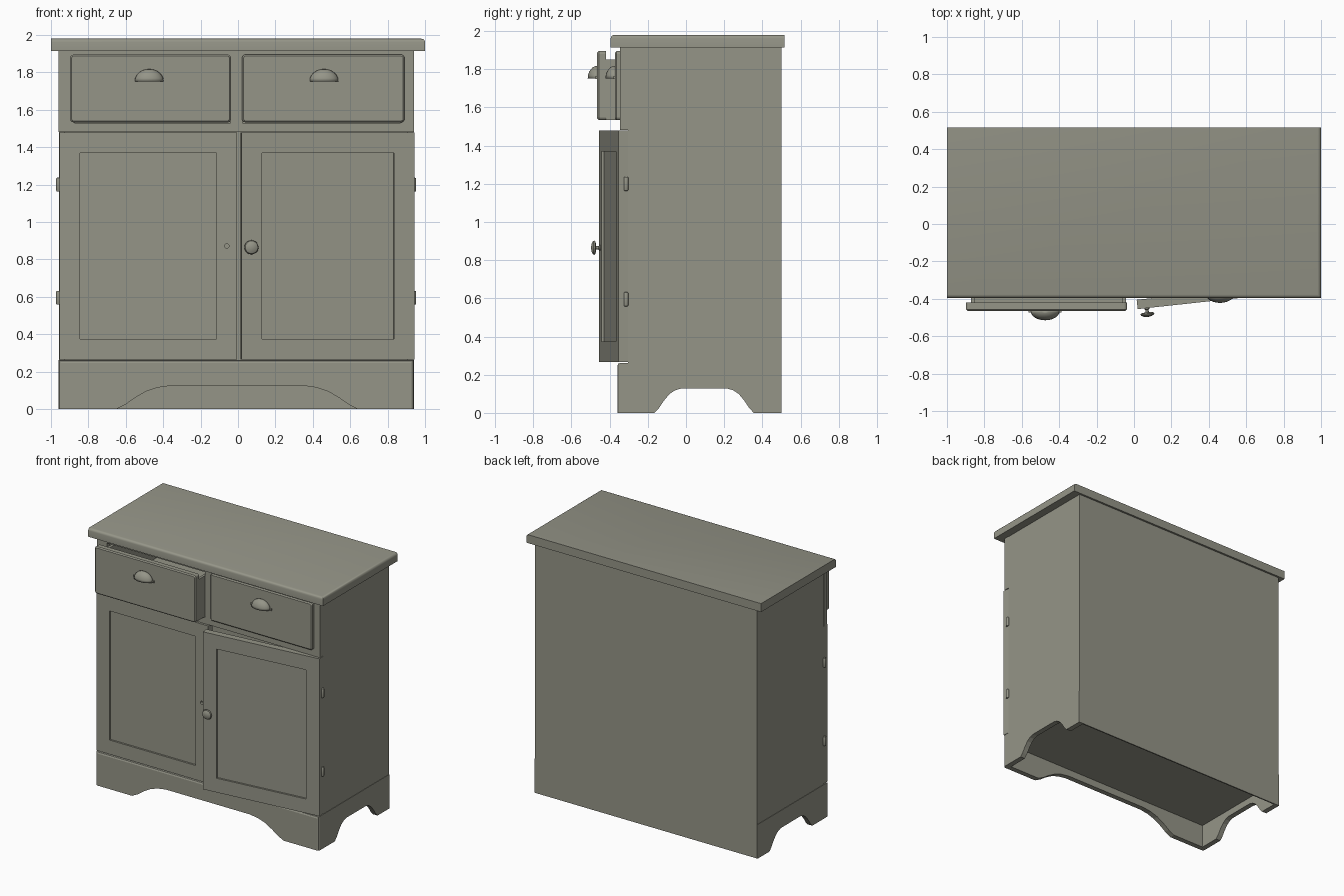
import bpy, bmesh, math
from mathutils import Matrix, Vector

if "Cube" in bpy.data.objects:
    bpy.data.objects.remove(bpy.data.objects["Cube"])

paint = bpy.data.materials.new("sage_grey_paint")
paint.diffuse_color = (0.30, 0.30, 0.245, 1)
paint.use_nodes = True
paint.node_tree.nodes["Principled BSDF"].inputs["Base Color"].default_value = paint.diffuse_color


def finish(name, bm, smooth=0):
    bmesh.ops.recalc_face_normals(bm, faces=bm.faces)
    me = bpy.data.meshes.new(name)
    bm.to_mesh(me)
    bm.free()
    me.materials.append(paint)
    ob = bpy.data.objects.new(name, me)
    bpy.context.collection.objects.link(ob)
    if smooth:
        bpy.ops.object.select_all(action='DESELECT')
        ob.select_set(True)
        bpy.context.view_layer.objects.active = ob
        bpy.ops.object.shade_smooth_by_angle(angle=math.radians(smooth))
    return ob


def box_bm(x0, x1, y0, y1, z0, z1):
    bm = bmesh.new()
    bmesh.ops.create_cube(bm, size=1)
    for v in bm.verts:
        v.co = Vector(((x0, x1)[v.co.x > 0], (y0, y1)[v.co.y > 0], (z0, z1)[v.co.z > 0]))
    return bm


def box(name, *b):
    return finish(name, box_bm(*b))


def bevel(bm, rule, offset, segments):
    """Bevel the edges whose two end points both meet the rule."""
    edges = [e for e in bm.edges if rule(*[v.co for v in e.verts])]
    bmesh.ops.bevel(bm, geom=edges, offset=offset, segments=segments, profile=.5, affect='EDGES')


def lathe(name, profile, seg=20):
    """Turn (radius, outward distance) points around the -y axis."""
    bm = bmesh.new()
    vs = [bm.verts.new((r, -d, 0)) for r, d in profile]
    es = [bm.edges.new(p) for p in zip(vs, vs[1:])]
    bmesh.ops.spin(bm, geom=vs + es, cent=(0, 0, 0), axis=(0, 1, 0), angle=2 * math.pi, steps=seg)
    bmesh.ops.remove_doubles(bm, verts=bm.verts, dist=1e-4)
    return finish(name, bm, 35)


S_CURVE = [(0, 0), (.17, .2), (.34, .48), (.55, .76), (.76, .92), (1, 1)]


def apron(name, a, b, foot_a, foot_b, run, rise, height, place, depth, rounded=False):
    """Board with an arched cut-out at the bottom, extruded by depth."""
    pts = [(a, height), (a, 0)]
    pts += [(foot_a + t * run, h * rise) for t, h in S_CURVE]
    pts += [(foot_b - t * run, h * rise) for t, h in reversed(S_CURVE)]
    pts += [(b, 0), (b, height)]
    bm = bmesh.new()
    f = bm.faces.new([bm.verts.new(place(u, z)) for u, z in pts])
    ext = bmesh.ops.extrude_face_region(bm, geom=[f])["geom"]
    bmesh.ops.translate(bm, vec=depth, verts=[g for g in ext if isinstance(g, bmesh.types.BMVert)])
    if rounded:
        bmesh.ops.recalc_face_normals(bm, faces=bm.faces)
        bevel(bm, lambda p, q: p.y < -.35 and q.y < -.35
              and (abs(p.z - q.z) > .2 or min(p.z, q.z) > .2), .016, 2)
    return finish(name, bm)


L, R, BACK, FACE, CASE = -0.96, 0.94, 0.50, -0.345, -0.305

# Worktop with rounded front and right top edges
bm = box_bm(-1, 1, -0.395, 0.515, 1.915, 1.98)
bevel(bm, lambda p, q: min(p.z, q.z) > 1.95 and (max(p.y, q.y) < 0 or min(p.x, q.x) > 0), .018, 3)
finish("worktop", bm, 35)

# Carcass panels
box("left_side", L + .003, L + .035, CASE, BACK - .001, .26, 1.915)
box("right_side", R - .035, R - .003, CASE, BACK - .001, .26, 1.915)
box("back_panel", L + .003, R - .003, BACK - .01, BACK, 0, 1.915)
box("floor_panel", L + .03, R - .03, -.325, BACK - .01, .18, .21)
box("shelf_under_drawers", L + .035, R - .035, CASE, BACK - .01, 1.49, 1.52)
box("drawer_divider", -.02, .005, CASE, BACK - .01, 1.52, 1.915)

# Face frame around the drawers
box("frame_left_stile", L, -.875, FACE, CASE, 1.482, 1.915)
box("frame_right_stile", .87, R, FACE, CASE, 1.482, 1.915)
box("frame_middle_stile", -.04, .025, FACE, CASE, 1.482, 1.915)
box("frame_lower_rail", -.875, .87, FACE, CASE, 1.482, 1.53)
box("frame_upper_rail", -.875, .87, FACE, CASE, 1.88, 1.915)

# Plinth with arched aprons
apron("front_apron", L, R, -.65, .64, .29, .125, .262, lambda u, z: (u, -.36, z), (0, .04, 0), True)
for name, x, d in (("left_apron", L, .04), ("right_apron", R, -.04)):
    apron(name, -.32, BACK - .001, -.165, .355, .14, .128, .262,
          lambda u, z, x=x: (x, u, z), (d, 0, 0))
box("plinth_ledge", L + .04, R - .04, -.32, CASE + .02, .22, .262)


# Drawers: rounded front, open box and cup pull
def drawer(side, x0, x1, a, b, front, thick, pull_x):
    bm = box_bm(x0, x1, front, front + thick, 1.533, 1.895)
    bevel(bm, lambda p, q: abs(p.y - q.y) > .01, .016, 3)
    bevel(bm, lambda p, q: max(p.y, q.y) < front + .001, .008, 1)
    finish(side + "_drawer_front", bm)
    y0, y1 = front + thick, front + .78
    box(side + "_drawer_bottom", a, b, y0, y1, 1.535, 1.555)
    box(side + "_drawer_left_wall", a, a + .02, y0, y1, 1.555, 1.85)
    box(side + "_drawer_right_wall", b - .02, b, y0, y1, 1.555, 1.85)
    box(side + "_drawer_back_wall", a + .02, b - .02, y1 - .02, y1, 1.555, 1.85)
    # Cup pull: hollow quarter ellipsoid
    bm = bmesh.new()
    bmesh.ops.create_uvsphere(bm, u_segments=24, v_segments=12, radius=1)
    for axis in ((0, 0, -1), (0, 1, 0)):
        bmesh.ops.bisect_plane(bm, geom=bm.verts[:] + bm.edges[:] + bm.faces[:], dist=1e-4,
                               plane_co=(0, 0, 0), plane_no=axis, clear_outer=True)
    for v in bm.verts:
        v.co = Vector((v.co.x * .078 + pull_x, v.co.y * .05 + front, v.co.z * .066 + 1.752))
    pull = finish(side + "_cup_pull", bm, 35)
    m = pull.modifiers.new("wall", 'SOLIDIFY')
    m.thickness = .006
    for s in (-1, 1):
        box(side + "_pull_tab", *sorted((pull_x + s * .065, pull_x + s * .088)),
            front - .008, front, 1.75, 1.766)


drawer("left", -.897, -.038, -.872, -.043, -.465, .045, -.475)
drawer("right", .022, .89, .028, .867, -.372, .027, .46)


# Doors with a sunken panel
def door(name, x0, x1):
    bm = box_bm(x0, x1, -.05, 0, .266, 1.478)
    face = min(bm.faces, key=lambda f: f.calc_center_median().y)
    bmesh.ops.inset_region(bm, faces=[face], thickness=.109, depth=0, use_even_offset=True)
    ext = bmesh.ops.extrude_face_region(bm, geom=[face])["geom"]
    bmesh.ops.delete(bm, geom=[face], context='FACES_ONLY')
    bmesh.ops.translate(bm, vec=(0, .014, 0), verts=[g for g in ext if isinstance(g, bmesh.types.BMVert)])
    return finish(name, bm)


left_door = door("left_door", -.955, -.005)
left_door.location.y = CASE
right_door = door("right_door", -.928, 0)
swing = Matrix.Translation((R - .003, CASE, 0)) @ Matrix.Rotation(math.radians(6.2), 4, 'Z')
right_door.matrix_world = swing

# Knob on the open door, bare screw hole on the closed one
knob = lathe("door_knob", [(0, 0), (.014, 0), (.014, .004), (.008, .01), (.009, .022), (.03, .025),
                           (.038, .03), (.034, .038), (.02, .045), (0, .048)])
knob.matrix_world = swing @ Matrix.Translation((-.879, -.05, .865))
hole = lathe("screw_hole_cutter", [(0, -.02), (.012, -.02), (.012, .02), (0, .02)], 16)
hole.location = (-.06, CASE - .05, .872)
hole.hide_render = True
hole.hide_set(True)
cut = left_door.modifiers.new("screw_hole", 'BOOLEAN')
cut.operation, cut.object, cut.solver = 'DIFFERENCE', hole, 'EXACT'

# Hinge barrels with rounded ends
for side, x in (("left", L), ("right", R)):
    for z in (.595, 1.2):
        bm = bmesh.new()
        bmesh.ops.create_cone(bm, cap_ends=True, segments=12, radius1=.012, radius2=.012, depth=.074,
                              matrix=Matrix.Translation((x, -.314, z)))
        bevel(bm, lambda p, q: abs(p.z - q.z) < .001, .005, 2)
        finish(side + "_hinge", bm, 40)
